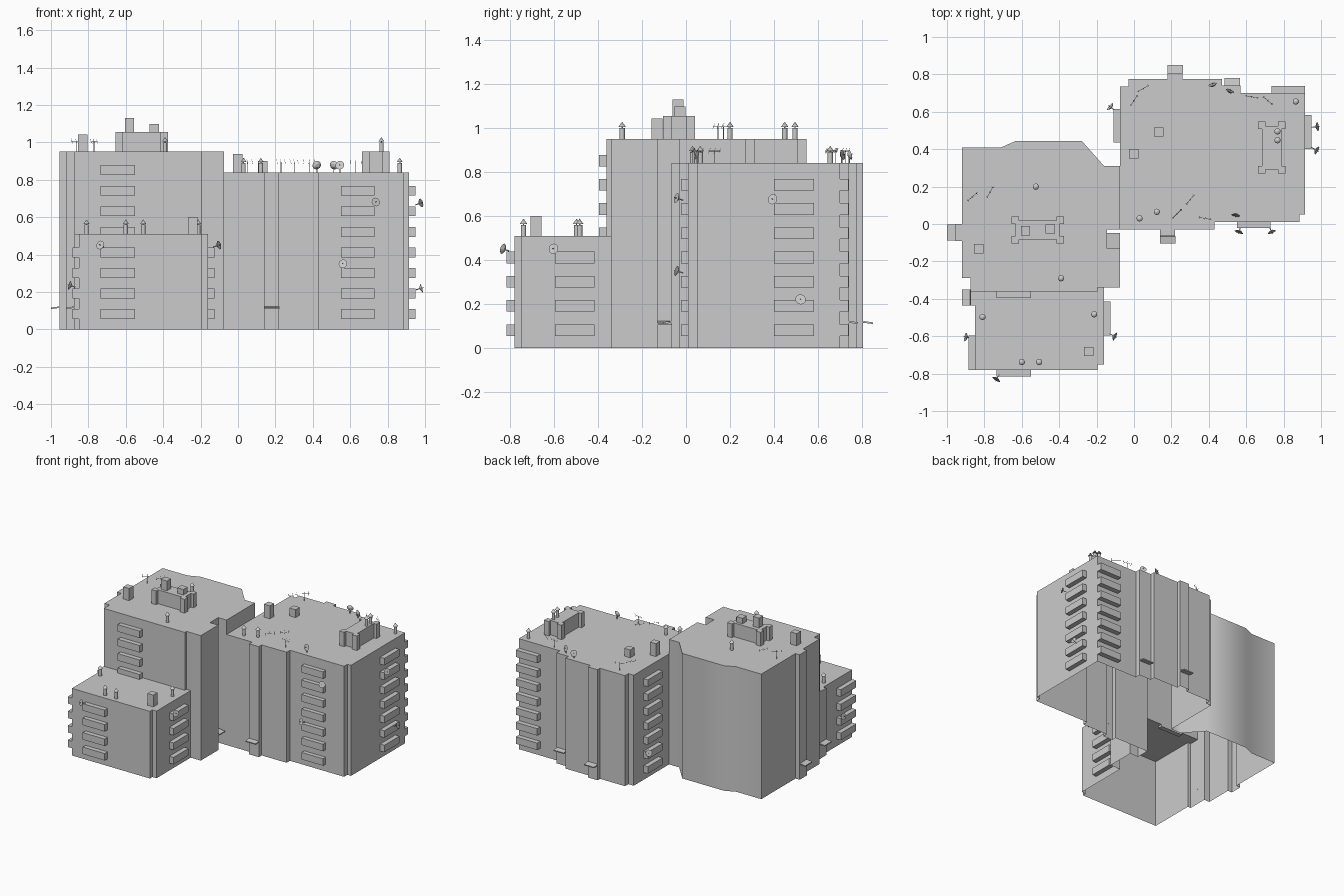
import bpy, bmesh, math
from mathutils import Vector, Matrix

if "Cube" in bpy.data.objects:
    bpy.data.objects.remove(bpy.data.objects["Cube"])


def finish(name, bm, angle=None):
    mesh = bpy.data.meshes.new(name)
    bm.to_mesh(mesh)
    bm.free()
    ob = bpy.data.objects.new(name, mesh)
    bpy.context.collection.objects.link(ob)
    if angle:
        bpy.ops.object.select_all(action='DESELECT')
        ob.select_set(True)
        bpy.context.view_layer.objects.active = ob
        bpy.ops.object.shade_smooth_by_angle(angle=math.radians(angle))
    return ob


def add_box(bm, x0, x1, y0, y1, z0, z1):
    m = Matrix.Translation(((x0 + x1) / 2, (y0 + y1) / 2, (z0 + z1) / 2)) \
        @ Matrix.Diagonal((x1 - x0, y1 - y0, z1 - z0, 1))
    bmesh.ops.create_cube(bm, size=1, matrix=m)


def add_rod(bm, a, b, r, r2=None, n=6):
    a, b = Vector(a), Vector(b)
    d = b - a
    m = Matrix.Translation((a + b) / 2) @ d.to_track_quat('Z', 'Y').to_matrix().to_4x4()
    bmesh.ops.create_cone(bm, cap_ends=True, segments=n, radius1=r,
                          radius2=r if r2 is None else r2, depth=d.length, matrix=m)


def tower(name, path, top, bases, angle=None):
    """Roof plus walls, open underneath; bases maps a segment to its start height (None = no wall)."""
    bm = bmesh.new()
    roof = [bm.verts.new((x, y, top)) for x, y in path]
    bm.faces.new(roof)
    low = {}
    for i, p in enumerate(path):
        z, j = bases.get(i, 0), (i + 1) % len(path)
        if z is None:
            continue
        for k in (i, j):
            if (k, z) not in low:
                low[k, z] = bm.verts.new((*path[k], z))
        bm.faces.new((low[i, z], low[j, z], roof[j], roof[i]))
    return finish(name, bm, angle)


HA, HB, HC = 0.95, 0.84, 0.51

# Three connected blocks
tower("tall_block", [
    (-.875, -.36), (-.195, -.36), (-.195, -.34), (-.16, -.34), (-.075, -.34), (-.075, -.13),
    (-.145, -.13), (-.145, -.03), (-.075, -.03), (-.075, .31), (-.16, .31), (-.28, .445),
    (-.63, .445), (-.71, .41), (-.92, .41), (-.92, 0), (-.955, 0), (-.955, -.09),
    (-.92, -.09), (-.92, -.29), (-.875, -.29)],
    HA, {0: HC, 1: HC, 2: HC, 8: HB}, 50)
tower("right_block", [
    (-.075, -.03), (.14, -.03), (.14, -.065), (.22, -.065), (.22, -.03), (.43, -.03), (.43, .01),
    (.885, .01), (.885, .05), (.915, .05), (.915, .70), (.57, .70), (.57, .74), (.47, .74),
    (.47, .775), (.26, .775), (.26, .805), (.18, .805), (.18, .775), (-.03, .775),
    (-.03, .735), (-.075, .735), (-.075, .31)],
    HB, {22: None})
tower("low_block", [
    (-.875, -.36), (-.875, -.435), (-.85, -.435), (-.85, -.78), (-.195, -.78), (-.195, -.75),
    (-.16, -.75), (-.16, -.34), (-.195, -.34), (-.195, -.36)],
    HC, {7: None, 8: None, 9: None})


# Balcony stacks: footprint and range of storeys
def balconies(name, x0, x1, y0, y1, first, last):
    bm = bmesh.new()
    for k in range(first, last):
        z = .055 + .11 * k
        add_box(bm, x0, x1, y0, y1, z, z + .053)
    finish(name, bm)


balconies("tall_front_balconies", -.735, -.55, -.395, -.36, 4, 8)
balconies("low_front_balconies", -.735, -.55, -.815, -.78, 0, 4)
balconies("low_right_balconies", -.16, -.125, -.595, -.415, 0, 4)
balconies("low_left_balconies", -.885, -.85, -.78, -.595, 0, 4)
balconies("right_front_balconies", .55, .73, -.022, .01, 0, 7)
balconies("right_side_balconies", .915, .95, .40, .582, 0, 7)
balconies("right_back_balconies", .735, .915, .70, .737, 0, 7)
balconies("right_left_balconies", -.11, -.075, .437, .615, 0, 7)


# Entrance awnings: centre of wall edge, outward direction
def awning(x, y, dx, dy, depth):
    bm = bmesh.new()
    add_box(bm, 0, depth, -.042, .042, -.004, .004)
    m = Matrix.Translation((x, y, .119)) @ Matrix.Rotation(math.atan2(dy, dx), 4, 'Z') \
        @ Matrix.Rotation(math.radians(8), 4, 'Y')
    bmesh.ops.transform(bm, matrix=m, verts=bm.verts)
    finish("awning", bm)


for a in [(-.955, -.045, -1, 0, .045), (-.875, -.393, -1, 0, .045), (-.145, -.09, 1, 0, .07),
          (.18, -.065, 0, -1, .04), (.22, .805, 0, 1, .045), (.525, .74, 0, 1, .04)]:
    awning(*a)


# Lift houses with corner posts
def lift_house(name, x0, x1, y0, y1, z0, z1):
    bm = bmesh.new()
    i, c = .022, .04
    add_box(bm, x0 + i, x1 - i, y0 + i, y1 - i, z0, z1)
    for x in (x0, x1 - c):
        for y in (y0, y1 - c):
            add_box(bm, x, x + c, y, y + c, z0, z1)
    finish(name, bm)


lift_house("tall_lift_house", -.655, -.375, -.105, .04, HA, 1.055)
lift_house("right_lift_house", .663, .81, .27, .547, HB, .95)

# Roof hatches
for x, y, z0, z1 in [(-.58, -.037, 1.055, 1.13), (-.448, -.027, 1.055, 1.097),
                     (-.83, -.132, HA, 1.042), (.132, .492, HB, .9),
                     (-.002, .375, HB, .938), (-.242, -.682, HC, .6)]:
    bm = bmesh.new()
    add_box(bm, x - .025, x + .025, y - .025, y + .025, z0, z1)
    finish("roof_hatch", bm)

# Vent pipes with conical caps
for x, y, z in [(-.525, .2, HA), (-.39, -.29, HA), (.03, .03, HB), (.122, .065, HB),
                (.767, .495, .95), (.767, .448, .95), (.865, .655, HB), (-.81, -.497, HC),
                (-.6, -.738, HC), (-.507, -.738, HC), (-.213, -.483, HC)]:
    bm = bmesh.new()
    add_rod(bm, (x, y, z), (x, y, z + .05), .012, n=10)
    add_rod(bm, (x, y, z + .05), (x, y, z + .056), .003)
    add_rod(bm, (x, y, z + .054), (x, y, z + .078), .017, 0, n=10)
    finish("vent", bm, 40)

# Satellite dishes: centre and facing direction
for x, y, z, dx, dy in [(-.735, -.828, .45, -.5, -.8), (.735, -.04, .68, .4, -.9),
                        (.562, -.04, .35, -.3, -.9), (.975, .395, .675, .85, -.45),
                        (.978, .52, .22, .9, .1), (-.105, -.6, .45, .9, -.45),
                        (-.897, -.605, .235, -.95, .2), (-.125, .625, .22, -.7, .6),
                        (.422, .742, .877, -.3, .9), (.512, .708, .877, .4, .9),
                        (.545, .05, .877, -.2, -.95)]:
    bm = bmesh.new()
    c, d = Vector((x, y, z)), Vector((dx, dy, .25)).normalized()
    add_rod(bm, c - d * .006, c + d * .004, .009, .024, n=12)
    add_rod(bm, c, c + d * .015, .002)
    foot = c + Vector((0, 0, -.037)) if .87 < z < .88 else c - Vector((dx, dy, .3)) * .03
    add_rod(bm, c, foot, .003)
    finish("dish", bm)

# Aerials: mast, boom and cross bars
for x, y, z, ang in [(-.77, .17, HA, 60), (-.865, .145, HA, 40), (.05, .725, HB, 30),
                     (0, .66, HB, 55), (.63, .68, HB, -10), (.715, .66, HB, -40),
                     (.3, .13, HB, 50), (.23, .055, HB, 45), (.38, .03, HB, -10)]:
    bm = bmesh.new()
    u = Vector((math.cos(math.radians(ang)), math.sin(math.radians(ang)), 0))
    v, top = Vector((-u.y, u.x, 0)), Vector((x, y, z + .055))
    add_rod(bm, (x, y, z), top, .0015, n=4)
    add_rod(bm, top - u * .035, top + u * .035, .0012, n=4)
    for t in (-.03, 0, .03):
        c = top + u * t + Vector((0, 0, .002))
        w = Vector((0, 0, .012)) + v * .006
        add_rod(bm, c - w, c + w, .001, n=4)
    finish("aerial", bm)
